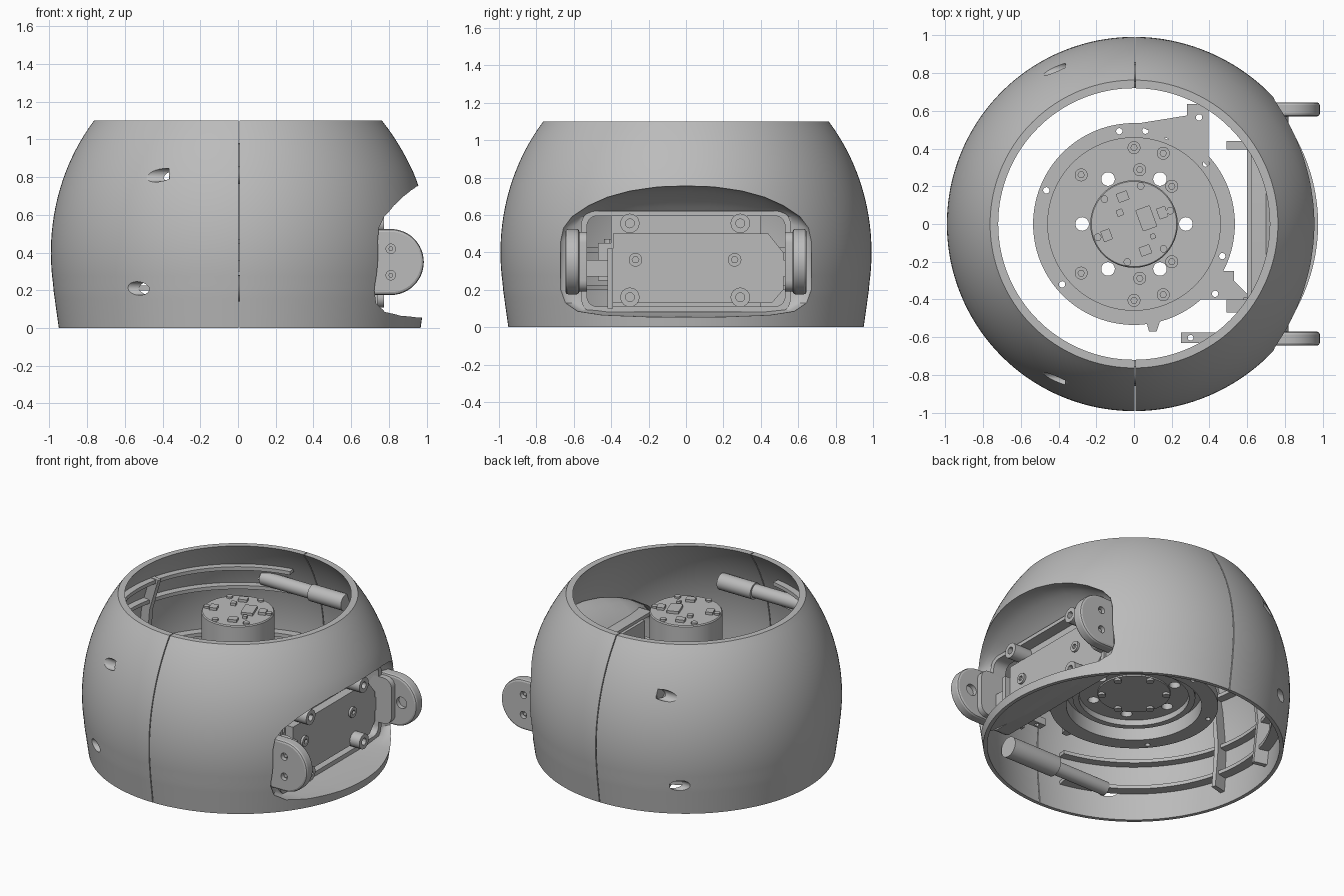
import bpy, bmesh, math

if "Cube" in bpy.data.objects:
    bpy.data.objects.remove(bpy.data.objects["Cube"])

grey = bpy.data.materials.new("satin grey")
grey.use_nodes = True
grey.diffuse_color = (0.5, 0.5, 0.5, 1)
grey.node_tree.nodes["Principled BSDF"].inputs["Base Color"].default_value = (0.5, 0.5, 0.5, 1)


def finish(name, bm):
    bmesh.ops.recalc_face_normals(bm, faces=bm.faces)
    mesh = bpy.data.meshes.new(name)
    bm.to_mesh(mesh)
    bm.free()
    mesh.materials.append(grey)
    ob = bpy.data.objects.new(name, mesh)
    bpy.context.collection.objects.link(ob)
    smooth(ob)
    return ob


def smooth(ob):
    bpy.ops.object.select_all(action="DESELECT")
    ob.select_set(True)
    bpy.context.view_layer.objects.active = ob
    bpy.ops.object.shade_smooth_by_angle(angle=math.radians(30))


def loft(name, rings, closed=False, caps=True):
    """Skin a row of equal-length point rings."""
    bm = bmesh.new()
    rows = [[bm.verts.new(p) for p in ring] for ring in rings]
    pairs = list(zip(rows, rows[1:])) + ([(rows[-1], rows[0])] if closed else [])
    n = len(rows[0])
    for a, b in pairs:
        for i in range(n):
            j = (i + 1) % n
            bm.faces.new((a[i], a[j], b[j], b[i]))
    if caps and not closed:
        bm.faces.new(rows[0])
        bm.faces.new(rows[-1])
    return finish(name, bm)


def revolve(name, profile, start=0, end=360, segs=128):
    full = end - start == 360
    angles = [math.radians(start + (end - start) * i / segs) for i in range(segs + (not full))]
    return loft(name, [[(r * math.cos(a), r * math.sin(a), z) for r, z in profile]
                       for a in angles], closed=full)


def prism(name, pts, axis, lo, hi):
    """Extrude a 2D outline along x, y or z."""
    place = {"x": lambda u, v, d: (d, u, v), "y": lambda u, v, d: (u, d, v),
             "z": lambda u, v, d: (u, v, d)}[axis]
    return loft(name, [[place(u, v, d) for u, v in pts] for d in (lo, hi)])


def circle(u, v, r, n=24):
    return [(u + r * math.cos(math.tau * i / n), v + r * math.sin(math.tau * i / n)) for i in range(n)]


def rod(name, u, v, r, axis, lo, hi, n=24):
    return prism(name, circle(u, v, r, n), axis, lo, hi)


def rect(u0, u1, v0, v1, r=0.0):
    if not r:
        return [(u0, v0), (u1, v0), (u1, v1), (u0, v1)]
    pts = []
    for cu, cv, a in ((u1 - r, v1 - r, 0), (u0 + r, v1 - r, 90), (u0 + r, v0 + r, 180), (u1 - r, v0 + r, 270)):
        for k in range(6):
            t = math.radians(a + 18 * k)
            pts.append((cu + r * math.cos(t), cv + r * math.sin(t)))
    return pts


def cut(ob, *cutters):
    for c in cutters:
        c.hide_render = True
        m = ob.modifiers.new("cut", "BOOLEAN")
        m.operation, m.solver, m.object = "DIFFERENCE", "EXACT", c
        bpy.context.view_layer.objects.active = ob
        bpy.ops.object.modifier_apply(modifier=m.name)
        bpy.data.objects.remove(c)
    smooth(ob)
    return ob


def shell_radius(z):
    return 0.95 + 0.14 * z if z < 0.2 else 0.992 * math.sqrt(1 - ((z - 0.4) / 1.095) ** 2)


# Outer shell: domed band, open at top and bottom, fuller on the opening side
heights = [1.1 * i / 28 for i in range(29)]
outer = [(shell_radius(z), z) for z in heights]
inner = [(shell_radius(z) - 0.025 - 0.018 * min(1, z / 0.4), z) for z in reversed(heights)]
shell = revolve("shell", outer + inner, segs=160)


def swell(x, z):
    return x * (1 + 0.02 * max(0, x) * min(1, (1.1 - z) / 0.3))


for v in shell.data.vertices:
    v.co.x = swell(v.co.x, v.co.z)

# Side opening with a scooped lining
half_edge = [(0, .755), (.15, .75), (.3, .728), (.42, .695), (.52, .65), (.61, .59), (.655, .53), (.67, .46),
             (.67, .2), (.645, .13), (.58, .085), (.45, .065), (.2, .055), (0, .055)]
half_rim = [(0, .62), (.12, .62), (.25, .62), (.38, .62), (.47, .615), (.53, .59), (.55, .55), (.56, .48),
            (.56, .19), (.54, .13), (.5, .1), (.4, .085), (.2, .08), (0, .08)]


def both(half):
    return half + [(-y, z) for y, z in half[-2:0:-1]]


edge, rim = both(half_edge), both(half_rim)
cut(shell, prism("opening_cutter", edge, "x", 0.3, 1.3))
rings = []
for t in (0, 0.25, 0.5, 0.75, 0.9, 1):
    ring = []
    for (y, z), (v, w) in zip(edge, rim):
        x = swell(math.sqrt(shell_radius(z) ** 2 - y * y), z) - 0.003
        k = t ** 2
        ring.append((x + (0.70 - x) * t, y + (v - y) * k, z + (w - z) * k))
    rings.append(ring)
lining = loft("opening_lining", rings, caps=False)

# Blind screw bores, bosses and the seam between the shell halves
for side in (-1, 1):
    for z, start in ((0.81, -0.365), (0.21, -0.43)):
        cut(shell, rod("bore_cutter", side * 0.822, z, 0.036, "x", -0.9, start + 0.003))
        rod("screw_boss", side * 0.80, z, 0.046, "x", start, 0.28)
    rod("upper_boss_collar", side * 0.795, 0.81, 0.056, "x", 0.02, 0.28)
    rod("lower_boss_collar", side * 0.79, 0.21, 0.07, "x", 0.0, 0.38)
cut(shell, prism("seam_cutter", rect(0.002, 0.008, -1.2, 1.2), "z", -0.1, 1.2))

# Inner ribs on the closed half of the shell
for z in (0.2, 0.4, 0.74, 0.9):
    r = shell_radius(z)
    revolve("inner_rib", [(r - 0.1, z), (r - 0.03, z), (r - 0.03, z + 0.025), (r - 0.1, z + 0.025)], 100, 260, 60)
for angle in (166, 193):
    revolve("rib_blade", [(0.84, 0.1), (0.94, 0.1), (0.95, 0.4), (0.91, 0.74), (0.83, 0.93), (0.76, 0.93),
                          (0.84, 0.7), (0.87, 0.4)], angle - 1, angle + 1, 2)

# Centre carrier: flanged cup with through holes
carrier = revolve("carrier", [(.22, .45), (.46, .45), (.46, .36), (.535, .36), (.535, .3), (.43, .3),
                              (.43, .4), (.22, .4)], segs=96)
for i in range(6):
    a = math.tau * i / 6
    cut(carrier, rod("hole_cutter", 0.275 * math.cos(a), 0.275 * math.sin(a), 0.036, "z", 0.2, 0.6))
for deg in (159, 220, 99, 83, 69, 40, -20):
    a = math.radians(deg)
    cut(carrier, rod("hole_cutter", 0.498 * math.cos(a), 0.498 * math.sin(a), 0.017, "z", 0.2, 0.6, 12))
revolve("carrier_lower_ring", [(.35, .36), (.39, .36), (.39, .405), (.35, .405)], segs=64)

# Carrier screws
for side in (-1, 1):
    for x, y in ((0, .405), (.155, .375), (-.28, .26), (.2, .2), (.03, .288)):
        screw = rod("carrier_screw", x, side * y, 0.034, "z", 0.44, 0.47)
        cut(screw, rod("socket_cutter", x, side * y, 0.017, "z", 0.455, 0.5, 6))

# Carrier mounting tabs
tab = prism("rear_tab", [(0, .53), (.28, .575), (.28, .635), (.395, .635), (.395, .3), (.3, .4)], "z", .305, .355)
cut(tab, rod("hole_cutter", 0.345, 0.565, 0.017, "z", 0.2, 0.5, 12))
tab = prism("front_tab", [(.26, -.38), (.4, -.25), (.53, -.25), (.53, -.3), (.6, -.37), (.6, -.4), (.3, -.4)],
            "z", .305, .355)
for x in (.335, .43):
    cut(tab, rod("hole_cutter", x, -.37, 0.017, "z", 0.2, 0.5, 12))
prism("front_finger", [(.06, -.5), (.08, -.57), (.12, -.57), (.15, -.48)], "z", .305, .355)

# Central hub with small fittings on both ends
revolve("hub", [(0.001, .39), (.232, .39), (.232, .975), (.226, .982), (0.001, .982)], segs=64)
fittings = ((.065, .03, .04, .06), (-.06, .145, .03, .025), (.15, .06, .025, .03), (.06, -.14, .03, .025),
            (-.145, -.06, .025, .03), (-.075, .06, .018, .018), (.1, -.065, .014, .014))
for x, y, w, d in fittings:
    ob = prism("hub_fitting", rect(-w, w, -d, d, 0.006), "z", 0.97, 1.0)
    ob.location, ob.rotation_euler.z = (x, y, 0), math.radians(20)
for i in range(6):
    a = math.radians(20 + 60 * i)
    x, y = 0.205 * math.cos(a), 0.205 * math.sin(a)
    rod("hub_screw", x, y, 0.02, "z", 0.97, 0.995, 12)
    rod("base_screw", x, y, 0.025, "z", 0.375, 0.4, 12)

# Drive unit inside the opening
frame = prism("drive_frame", rect(-.56, .56, .08, .62, .07), "x", 0.62, 0.72)
cut(frame, prism("frame_cutter", rect(-.53, .53, .11, .595, .055), "x", 0.5, 0.8))
prism("drive_body", [(-.39, .13), (.46, .13), (.52, .2), (.52, .4), (.44, .5), (-.39, .5)], "x", 0.6, 0.7)
prism("drive_backplate", rect(-.4, .4, .1, .6), "x", 0.6, 0.64)
prism("drive_side_plate", rect(-.42, -.39, .1, .42), "x", 0.58, 0.74)
for y in (-.27, .26):
    cap = rod("drive_screw", y, 0.36, 0.036, "x", 0.69, 0.715)
    cut(cap, rod("socket_cutter", y, 0.36, 0.018, "x", 0.7, 0.8, 6))
for y in (-.3, .29):
    for z in (.16, .555):
        post = rod("frame_post", y, z, 0.052, "x", 0.62, 0.775, 16)
        cut(post, rod("post_cutter", y, z, 0.024, "x", 0.72, 0.9, 12))
prism("rear_strut", rect(.49, .64, .395, .44), "z", .3, .5)
prism("front_strut", rect(.49, .64, -.47, -.4), "z", .25, .45)
arm = prism("cable_arm", rect(.25, .6, -.63, -.575), "z", .32, .37)
cut(arm, rod("hole_cutter", .3, -.603, .015, "z", .2, .5, 12))

# Pivot ears on each side of the opening
ear_outline = [(.66, .175)] + [(.81 + .175 * math.cos(a), .35 + .175 * math.sin(a))
                               for a in (math.radians(-90 + 7.5 * i) for i in range(25))] + [(.66, .525)]
for side in (-1, 1):
    ear = prism("pivot_ear", ear_outline, "y", side * 0.57, side * 0.645)
    bevel = ear.modifiers.new("edge", "BEVEL")
    bevel.width, bevel.segments = 0.015, 2
    bpy.context.view_layer.objects.active = ear
    bpy.ops.object.modifier_apply(modifier=bevel.name)
    for z in (.28, .42):
        cut(ear, rod("ear_cutter", .81, z, .025, "y", side * .615, side * .7))
        rod("ear_screw", .81, z, .013, "y", side * .6, side * .63, 6)
    cut(ear, rod("pivot_cutter", .87, .35, .04, "y", side * .5, side * .6))
    prism("pivot_block", rect(.64, .82, .19, .51, .06), "y", side * .53, side * .575)
    prism("pivot_arm", rect(.62, .7, .27, .36), "y", side * .42, side * .54)
